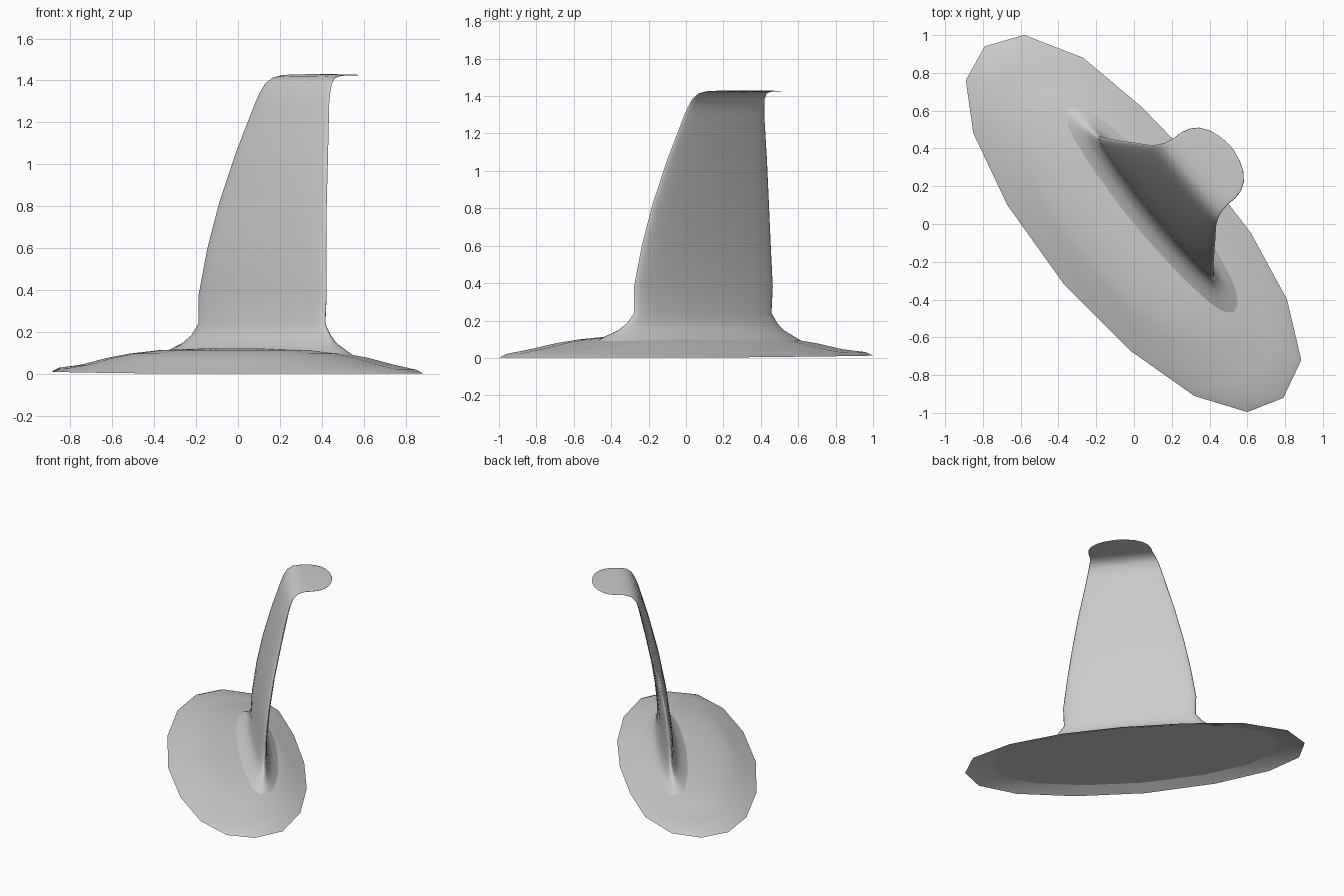
import bpy, bmesh, math
from mathutils import Vector

# Slanted frame: S runs along the base, N across it
S = Vector((0.635, -0.773, 0))
N = Vector((0.785, 0.62, 0))


def loft(name, rings):
    bm = bmesh.new()
    loops = [[bm.verts.new(p) for p in ring] for ring in rings]
    count = len(loops[0])
    for a, b in zip(loops, loops[1:]):
        for i in range(count):
            j = (i + 1) % count
            bm.faces.new((a[i], a[j], b[j], b[i]))
    bm.faces.new(loops[-1])
    bmesh.ops.recalc_face_normals(bm, faces=bm.faces)
    me = bpy.data.meshes.new(name)
    bm.to_mesh(me)
    bm.free()
    ob = bpy.data.objects.new(name, me)
    bpy.context.collection.objects.link(ob)
    for p in me.polygons:
        p.use_smooth = True
    return ob


# Base: shallow dish with a 16-sided oval rim
rim = [(0.885, -0.72), (0.81, -0.40), (0.62, -0.05), (0.36, 0.29), (0.04, 0.62),
       (-0.27, 0.88), (-0.58, 1.0), (-0.79, 0.94), (-0.89, 0.76), (-0.85, 0.48),
       (-0.67, 0.10), (-0.37, -0.32), (-0.02, -0.67), (0.32, -0.91),
       (0.60, -0.995), (0.79, -0.92)]
along = Vector((0.62, -0.785, 0))
across = Vector((0.785, 0.62, 0))


def oval(ks, kn, z):
    ring = []
    for x, y in rim:
        p = Vector((x, y, 0))
        s, n = p.dot(along), p.dot(across)
        q = along * (s * ks) + across * (n * kn)
        # rim lifts slightly at the left end
        q.z = z + max(0, -0.008 * s) * (ks > 0.9)
        ring.append(q)
    return ring


loft("base_dish", [oval(*v) for v in [
    (1, 1, 0.003), (0.965, 0.92, 0.022), (0.84, 0.82, 0.046), (0.7, 0.7, 0.078),
    (0.58, 0.58, 0.098), (0.42, 0.42, 0.115), (0.2, 0.2, 0.122)]])

# Flat floor closing the hollow underneath
loft("base_floor", [oval(0.84, 0.83, 0.042)])

# Fin: flared root, leaning tapered blade, top bent over into a round tab
# (offset across, height, half width, half thickness)
stations = [(0.11, 0.09, 0.70, 0.17), (0.12, 0.122, 0.63, 0.12),
            (0.13, 0.148, 0.57, 0.085), (0.14, 0.185, 0.52, 0.06),
            (0.145, 0.24, 0.475, 0.046), (0.15, 0.38, 0.48, 0.04),
            (0.175, 0.60, 0.446, 0.036), (0.213, 0.82, 0.403, 0.032),
            (0.268, 1.06, 0.345, 0.027), (0.328, 1.29, 0.279, 0.02),
            (0.345, 1.34, 0.265, 0.017), (0.367, 1.385, 0.25, 0.013),
            (0.40, 1.413, 0.236, 0.009), (0.45, 1.424, 0.226, 0.006),
            (0.50, 1.426, 0.226, 0.004), (0.55, 1.426, 0.213, 0.004),
            (0.59, 1.426, 0.187, 0.003), (0.625, 1.426, 0.139, 0.003),
            (0.645, 1.426, 0.085, 0.002), (0.656, 1.426, 0.02, 0.001)]
rings = []
for i, (n, z, w, t) in enumerate(stations):
    a = stations[max(i - 1, 0)]
    b = stations[min(i + 1, len(stations) - 1)]
    tan = Vector((b[0] - a[0], b[1] - a[1])).normalized()
    if z < 0.2:
        tan = Vector((0, 1))
    ring = []
    for j in range(32):
        ang = math.tau * j / 32
        off = t * math.sin(ang)
        p = S * (w * math.cos(ang)) + N * (n + off * tan.y)
        p.z = z - off * tan.x
        ring.append(p)
    rings.append(ring)
loft("fin", rings)
